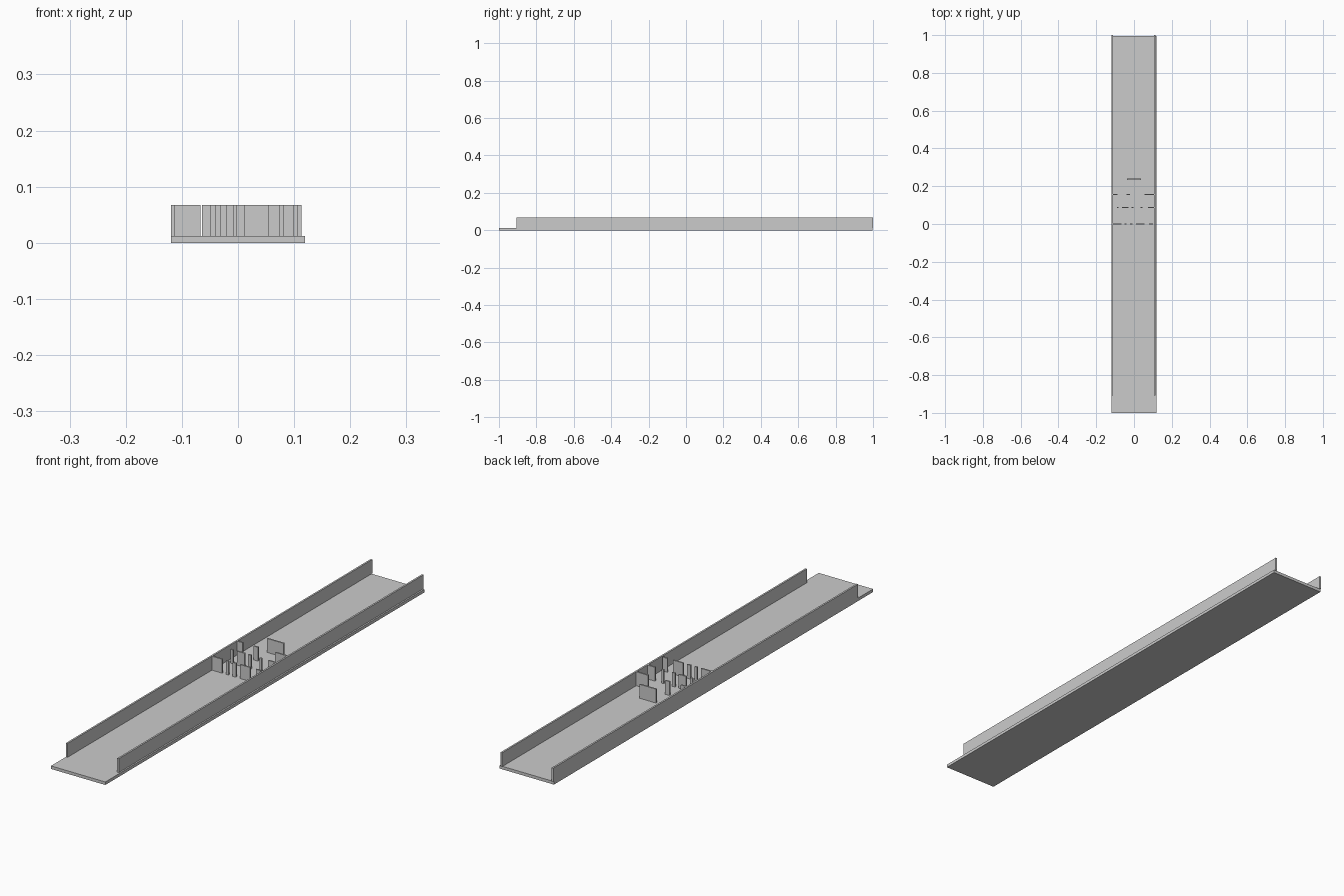
import bpy

if "Cube" in bpy.data.objects:
    bpy.data.objects.remove(bpy.data.objects["Cube"])

FLOOR, TOP, THICK = 0.012, 0.067, 0.006


def box(name, x0, x1, y0, y1, z0, z1):
    bpy.ops.mesh.primitive_cube_add(
        size=1, location=((x0 + x1) / 2, (y0 + y1) / 2, (z0 + z1) / 2))
    ob = bpy.context.object
    ob.name = name
    ob.scale = (x1 - x0, y1 - y0, z1 - z0)
    bpy.ops.object.transform_apply(location=False, rotation=False, scale=True)
    return ob


# Long floor board
box("floor_board", -0.119, 0.119, -1.0, 0.996, 0.0, FLOOR)

# Side walls, stopping short of the front end
box("left_wall", -0.119, -0.112, -0.907, 1.0, FLOOR, TOP)
box("right_wall", 0.106, 0.113, -0.907, 1.0, FLOOR, TOP)

# Rows of upright baffles: y centre -> x ranges
rows = {
    0.0: [(-0.112, -0.067), (-0.05, -0.039), (-0.021, -0.007),
          (0.011, 0.055), (0.08, 0.1)],
    0.087: [(-0.091, -0.081), (-0.064, -0.03), (-0.014, -0.002),
            (0.035, 0.045), (0.073, 0.106)],
    0.157: [(-0.112, -0.088), (-0.039, -0.021), (0.055, 0.106)],
    0.237: [(-0.037, 0.036)],
}
for r, (y, spans) in enumerate(rows.items(), 1):
    for i, (x0, x1) in enumerate(spans, 1):
        box(f"baffle_row{r}_{i}", x0, x1, y - THICK / 2, y + THICK / 2, FLOOR, TOP)
